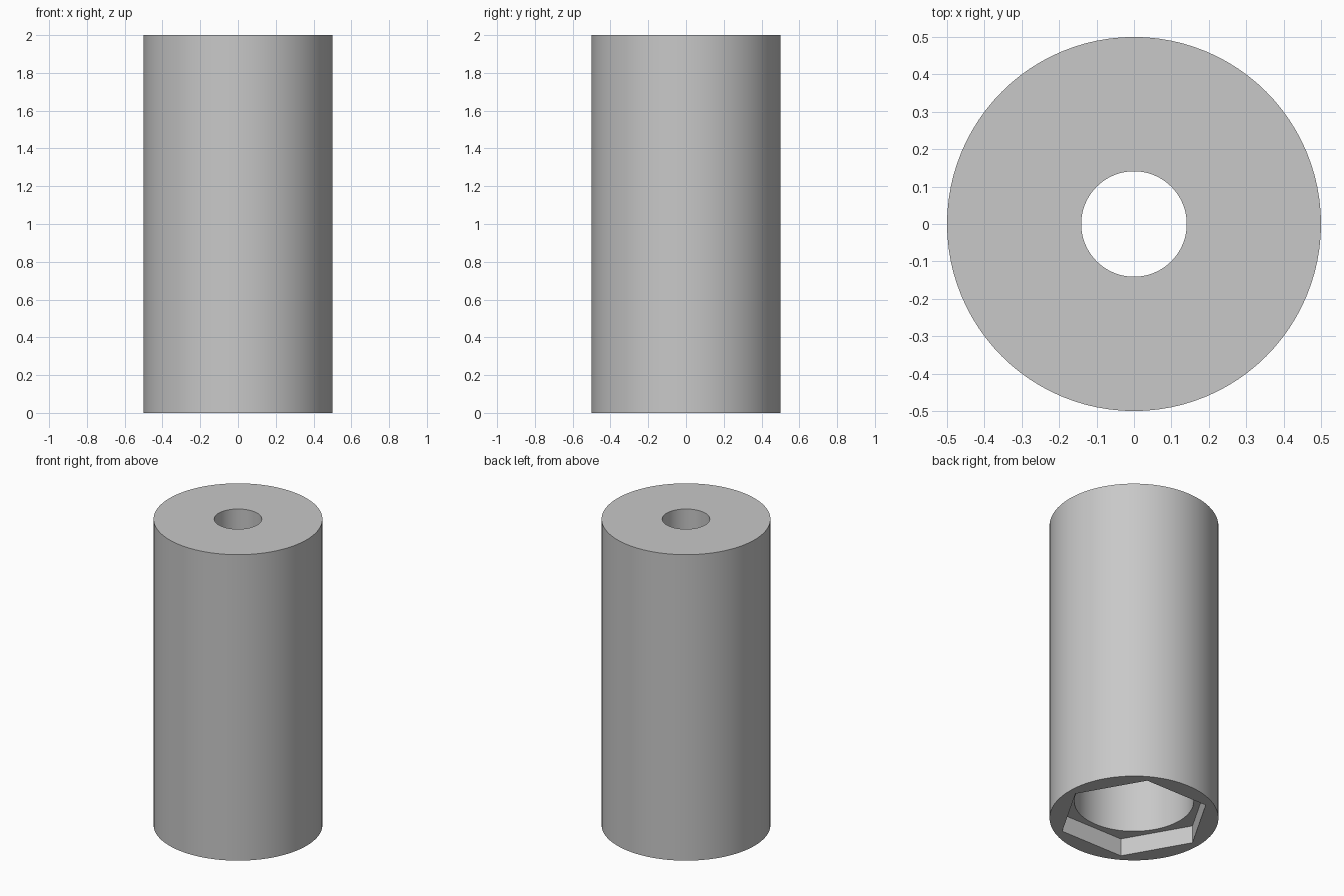
import bpy
import math

cube = bpy.data.objects.get("Cube")
if cube:
    bpy.data.objects.remove(cube, do_unlink=True)

SEGMENTS = 96
HEIGHT = 2.0

# One plain grey material
grey = bpy.data.materials.new("light_grey")
grey.use_nodes = True
colour = (0.58, 0.58, 0.58, 1.0)
grey.diffuse_color = colour
grey.node_tree.nodes["Principled BSDF"].inputs["Base Color"].default_value = colour


def prism(name, radius, bottom, top, sides=SEGMENTS, turn=0.0):
    """Upright prism between two heights."""
    bpy.ops.mesh.primitive_cylinder_add(
        vertices=sides, radius=radius, depth=top - bottom,
        location=(0, 0, (bottom + top) / 2), rotation=(0, 0, turn))
    obj = bpy.context.object
    obj.name = name
    bpy.ops.object.transform_apply(location=True, rotation=True, scale=True)
    obj.data.materials.append(grey)
    return obj


# Outer sleeve
sleeve = prism("spacer_sleeve", 0.5, 0, HEIGHT)

# Hexagonal recess with corners on the x axis, wide bore, narrow top hole
cutters = [
    prism("hex_recess", 0.452, -0.1, 0.115, 6, math.radians(30)),
    prism("wide_bore", 0.354, -0.05, 1.75),
    prism("top_hole", 0.141, 1.6, HEIGHT + 0.1),
]

for cutter in cutters:
    cutter.hide_render = True
    cut = sleeve.modifiers.new(cutter.name, 'BOOLEAN')
    cut.operation = 'DIFFERENCE'
    cut.solver = 'EXACT'
    cut.object = cutter
    bpy.ops.object.select_all(action='DESELECT')
    sleeve.select_set(True)
    bpy.context.view_layer.objects.active = sleeve
    bpy.ops.object.modifier_apply(modifier=cut.name)
    bpy.data.objects.remove(cutter, do_unlink=True)

# Smooth round walls, crisp rims
bpy.ops.object.shade_smooth_by_angle(angle=math.radians(30))
